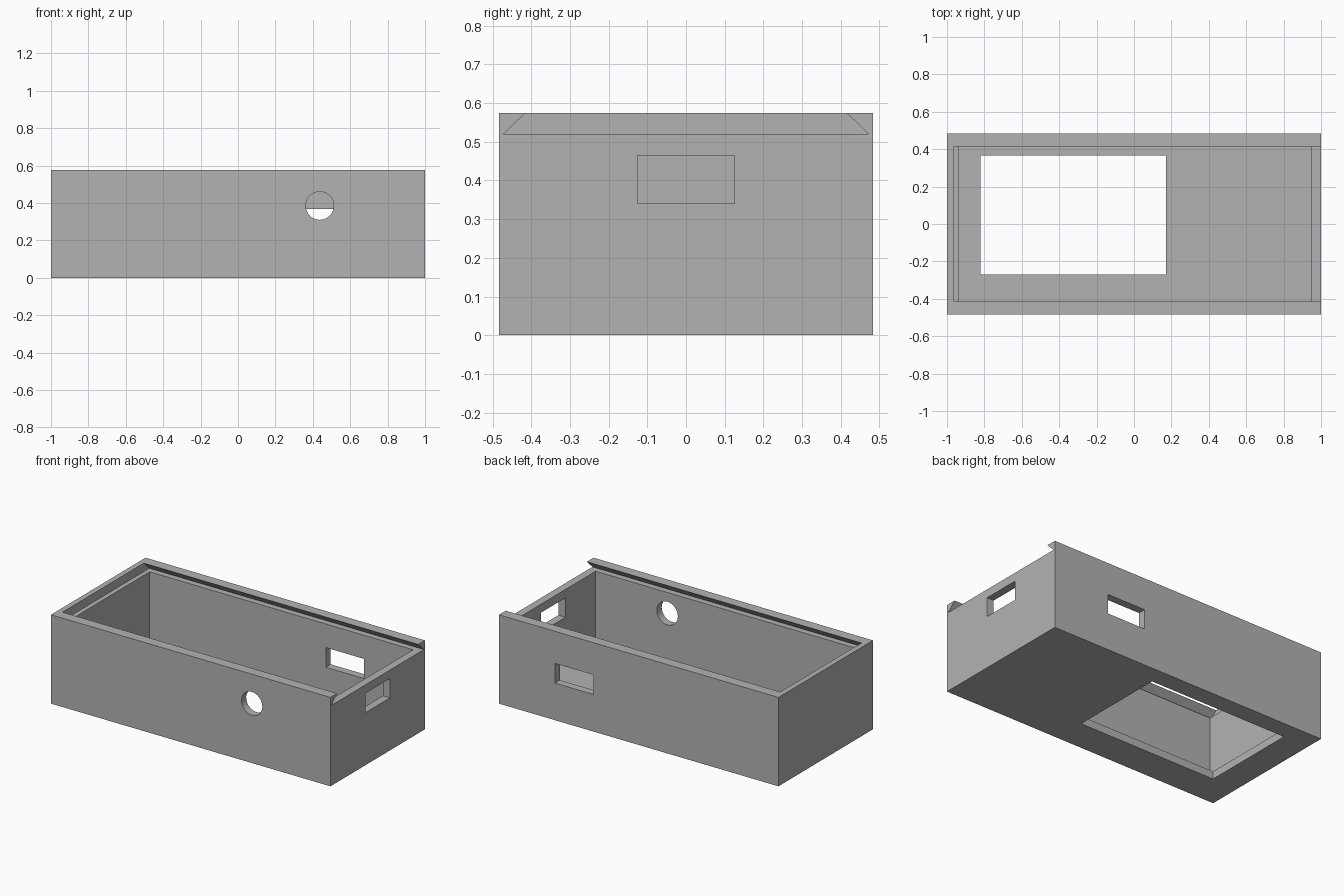
import bpy, bmesh, math
from mathutils import Matrix, Vector

default = bpy.data.objects.get("Cube")
if default:
    bpy.data.objects.remove(default, do_unlink=True)

grey = bpy.data.materials.new("plain grey")
grey.use_nodes = True
colour = (0.45, 0.45, 0.45, 1)
grey.diffuse_color = colour
grey.node_tree.nodes["Principled BSDF"].inputs["Base Color"].default_value = colour

HALF_Y, HEIGHT = 0.483, 0.575
LEDGE, FLOOR = 0.52, 0.05
INNER_Y = 0.433


def make(name, bm):
    bmesh.ops.recalc_face_normals(bm, faces=bm.faces)
    mesh = bpy.data.meshes.new(name)
    bm.to_mesh(mesh)
    bm.free()
    mesh.materials.append(grey)
    obj = bpy.data.objects.new(name, mesh)
    bpy.context.collection.objects.link(obj)
    return obj


def box(name, low, high):
    low, high = Vector(low), Vector(high)
    bm = bmesh.new()
    place = Matrix.Translation((low + high) / 2) @ Matrix.Diagonal((high - low).to_4d())
    bmesh.ops.create_cube(bm, size=1, matrix=place)
    return make(name, bm)


def extrude_x(name, profile, x0, x1):
    bm = bmesh.new()
    face = bm.faces.new([bm.verts.new((x0, y, z)) for y, z in profile])
    new = bmesh.ops.extrude_face_region(bm, geom=[face])["geom"]
    moved = [v for v in new if isinstance(v, bmesh.types.BMVert)]
    bmesh.ops.translate(bm, verts=moved, vec=(x1 - x0, 0, 0))
    return make(name, bm)


def cylinder_y(name, centre, radius, depth):
    bm = bmesh.new()
    place = Matrix.Translation(centre) @ Matrix.Rotation(math.pi / 2, 4, "X")
    bmesh.ops.create_cone(bm, cap_ends=True, segments=64, radius1=radius,
                          radius2=radius, depth=depth, matrix=place)
    return make(name, bm)


case = box("open_case", (-1, -HALF_Y, 0), (1, HALF_Y, HEIGHT))

# Dovetail slot for a sliding lid, open at the left end
top = HEIGHT + 0.02
slope = (0.472 - 0.415) / (HEIGHT - LEDGE)
top_y = 0.415 - slope * 0.02
slot = [(-0.472, LEDGE), (0.472, LEDGE), (top_y, top), (-top_y, top)]

cutters = [
    box("cavity_cutter", (-0.935, -INNER_Y, FLOOR), (0.95, INNER_Y, LEDGE + 0.01)),
    extrude_x("lid_slot_cutter", slot, -0.965, 1.1),
    box("floor_opening_cutter", (-0.82, -0.27, -0.1), (0.17, 0.365, 0.2)),
    box("end_window_cutter", (0.9, -0.125, 0.34), (1.1, 0.125, 0.465)),
    box("back_window_cutter", (0.325, 0.35, 0.24), (0.6, 0.6, 0.367)),
    cylinder_y("round_hole_cutter", (0.437, -0.45, 0.385), 0.075, 0.3),
]
for cutter in cutters:
    cutter.hide_render = True
    cut = case.modifiers.new(cutter.name, "BOOLEAN")
    cut.operation = "DIFFERENCE"
    cut.solver = "EXACT"
    cut.object = cutter

# Bake the cuts, then drop the cutters
graph = bpy.context.evaluated_depsgraph_get()
baked = bpy.data.meshes.new_from_object(case.evaluated_get(graph))
case.modifiers.clear()
case.data = baked
for cutter in cutters:
    bpy.data.objects.remove(cutter, do_unlink=True)

# Smooth only the rim of the round hole
bpy.context.view_layer.objects.active = case
case.select_set(True)
bpy.ops.object.shade_smooth_by_angle(angle=math.radians(30))
